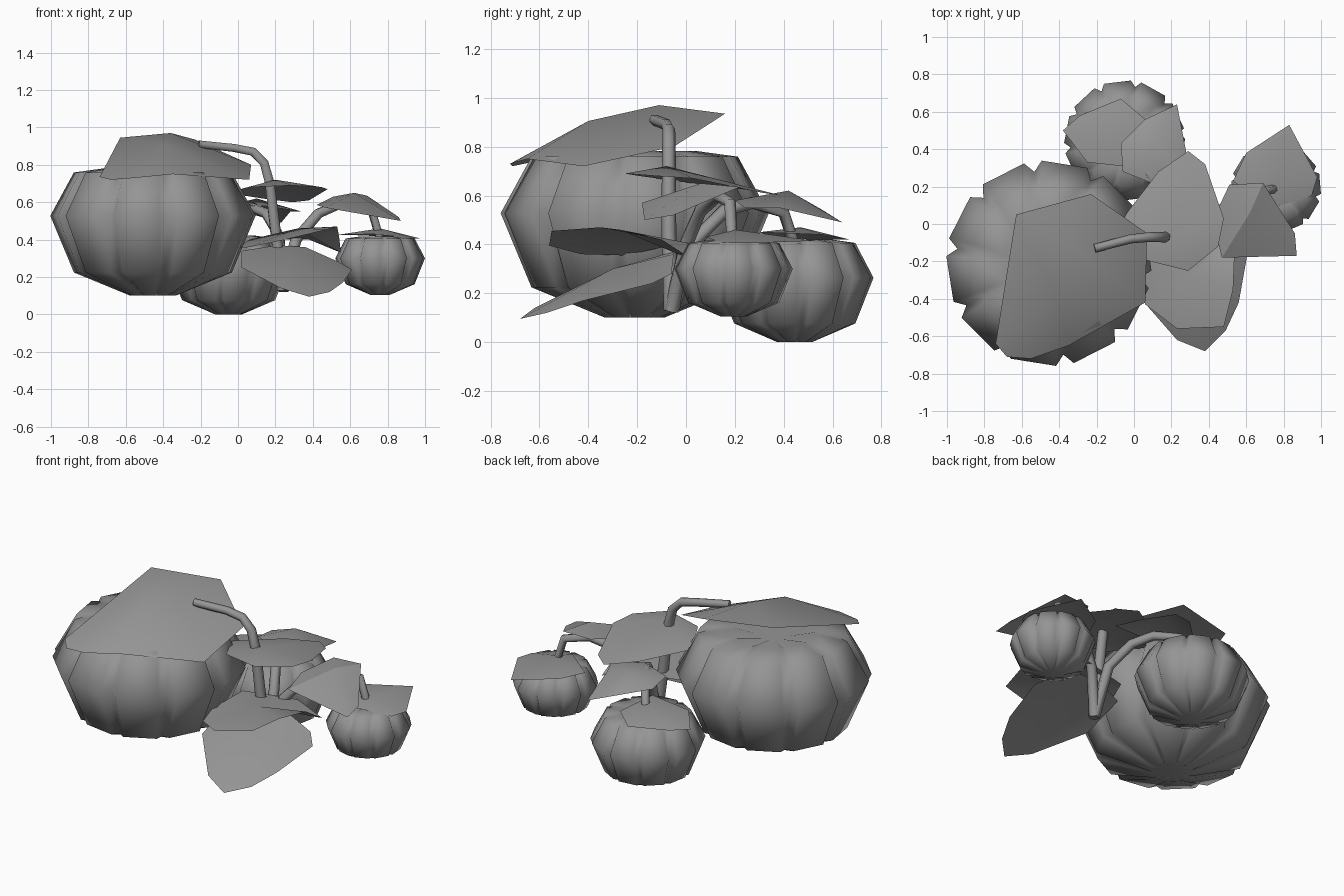
import bpy
import bmesh
from math import cos, sin, radians
from mathutils import Vector

if "Cube" in bpy.data.objects:
    bpy.data.objects.remove(bpy.data.objects["Cube"])

gray = bpy.data.materials.new("plain gray")
gray.use_nodes = True
gray.diffuse_color = (0.3, 0.3, 0.3, 1)
gray.node_tree.nodes["Principled BSDF"].inputs["Base Color"].default_value = gray.diffuse_color


def finish(name, bm, angle):
    bmesh.ops.recalc_face_normals(bm, faces=bm.faces)
    mesh = bpy.data.meshes.new(name)
    bm.to_mesh(mesh)
    bm.free()
    mesh.materials.append(gray)
    obj = bpy.data.objects.new(name, mesh)
    bpy.context.collection.objects.link(obj)
    bpy.ops.object.select_all(action="DESELECT")
    obj.select_set(True)
    bpy.context.view_layer.objects.active = obj
    bpy.ops.object.shade_smooth_by_angle(angle=radians(angle))
    return obj


# Ribbed gourd: radius, height and groove depth as fractions
PROFILE = [(0.22, 0.0, 0.88), (0.77, 0.18, 0.92), (1.0, 0.62, 0.9),
           (0.77, 0.955, 0.9), (0.45, 0.99, 0.88)]


def pumpkin(name, x, y, z, radius, height, phase, ribs=10):
    bm = bmesh.new()
    rings = []
    for r, h, groove in PROFILE:
        ring = []
        for i in range(ribs):
            for offset, depth in ((-18, groove), (-13, 1), (13, 1)):
                a = radians(phase + 360 / ribs * i + offset)
                d = r * radius * depth
                ring.append(bm.verts.new((x + d * cos(a), y + d * sin(a), z + h * height)))
        rings.append(ring)
    count = len(rings[0])
    for low, high in zip(rings, rings[1:]):
        for i in range(count):
            j = (i + 1) % count
            bm.faces.new((low[i], low[j], high[j], high[i]))
    for ring, h in ((rings[0], 0.04), (rings[-1], 0.92)):
        tip = bm.verts.new((x, y, z + h * height))
        for i in range(count):
            bm.faces.new((ring[i], ring[(i + 1) % count], tip))
    return finish(name, bm, 180)


# Leaf: a shallow fan of faces around one or two raised spine points
def leaf(name, spine, outline):
    bm = bmesh.new()
    tips = [bm.verts.new(p) for p in spine]
    rim = [bm.verts.new(p) for p in outline]
    for a, b in zip(rim, rim[1:] + rim[:1]):
        tip_a, tip_b = (min(tips, key=lambda t: (t.co - v.co).length) for v in (a, b))
        bm.faces.new((tip_a, a, b))
        if tip_a != tip_b:
            bm.faces.new((tip_a, b, tip_b))
    return finish(name, bm, 30)


# Stem: six-sided tube along a bent path
def stem(name, path, radius=0.028, sides=6):
    bm = bmesh.new()
    points = [Vector(p) for p in path]
    rings = []
    for i, p in enumerate(points):
        along = points[min(i + 1, len(points) - 1)] - points[max(i - 1, 0)]
        turn = along.to_track_quat("Z", "Y")
        size = radius * (1.15 - 0.4 * i / len(points))
        rings.append([bm.verts.new(p + turn @ Vector((size * cos(a), size * sin(a), 0)))
                      for a in (radians(360 * k / sides) for k in range(sides))])
    for low, high in zip(rings, rings[1:]):
        for i in range(sides):
            j = (i + 1) % sides
            bm.faces.new((low[i], low[j], high[j], high[i]))
    bm.faces.new(rings[0])
    bm.faces.new(rings[-1])
    return finish(name, bm, 75)


pumpkin("large_pumpkin", -0.455, -0.21, 0.1, 0.55, 0.69, 9)
pumpkin("back_pumpkin", -0.05, 0.445, 0.0, 0.324, 0.425, 25)
pumpkin("side_pumpkin", 0.76, 0.195, 0.105, 0.242, 0.315, 5)

# Stems share one root
ROOT = (0.24, -0.06, 0.13)
stem("large_stem", [ROOT, (0.2, -0.07, 0.45), (0.17, -0.07, 0.7), (0.14, -0.07, 0.81),
                    (0.08, -0.07, 0.87), (-0.02, -0.08, 0.89), (-0.21, -0.13, 0.91)])
stem("back_stem", [ROOT, (0.22, 0.04, 0.42), (0.15, 0.16, 0.54), (0.08, 0.27, 0.57),
                   (0.0, 0.4, 0.53), (-0.04, 0.45, 0.38)])
stem("side_stem", [ROOT, (0.31, 0.0, 0.4), (0.43, 0.06, 0.54), (0.57, 0.13, 0.6),
                   (0.71, 0.18, 0.57), (0.76, 0.19, 0.4)])

leaf("large_top_leaf", [(-0.36, -0.11, 0.97), (-0.4, -0.4, 0.905)],
     [(-0.63, 0.05, 0.945), (-0.23, 0.16, 0.935), (0.07, -0.05, 0.8), (0.06, -0.42, 0.72),
      (-0.35, -0.65, 0.75), (-0.55, -0.72, 0.73), (-0.68, -0.71, 0.72), (-0.74, -0.64, 0.735)])
leaf("low_front_leaf", [(0.28, -0.3, 0.3)],
     [(0.02, -0.12, 0.34), (0.21, -0.05, 0.37), (0.36, -0.05, 0.36), (0.54, -0.06, 0.28),
      (0.61, -0.14, 0.24), (0.56, -0.42, 0.17), (0.49, -0.57, 0.12), (0.38, -0.68, 0.095),
      (0.23, -0.62, 0.14), (0.02, -0.38, 0.25)])
leaf("upper_middle_leaf", [(0.2, -0.08, 0.72)],
     [(-0.06, 0.03, 0.65), (0.13, 0.28, 0.62), (0.29, 0.39, 0.6), (0.38, 0.32, 0.61),
      (0.48, 0.03, 0.67), (0.45, -0.12, 0.68), (0.29, -0.25, 0.69), (0.05, -0.19, 0.68)])
leaf("lower_middle_leaf", [(0.32, -0.27, 0.46)],
     [(0.0, -0.25, 0.355), (0.06, -0.43, 0.36), (0.23, -0.56, 0.395), (0.48, -0.55, 0.455),
      (0.53, -0.35, 0.47), (0.54, -0.1, 0.42), (0.55, 0.04, 0.33), (0.38, 0.04, 0.4),
      (0.06, -0.04, 0.4)])
leaf("side_upper_leaf", [(0.62, 0.06, 0.65)],
     [(0.42, 0.02, 0.585), (0.51, 0.21, 0.63), (0.69, 0.22, 0.635), (0.86, -0.05, 0.52),
      (0.87, -0.17, 0.5), (0.47, -0.18, 0.57)])
leaf("side_top_leaf", [(0.76, 0.2, 0.46)],
     [(0.53, 0.23, 0.425), (0.6, 0.38, 0.425), (0.83, 0.53, 0.415), (0.98, 0.25, 0.405),
      (0.95, 0.15, 0.405), (0.72, 0.08, 0.43)])
leaf("back_upper_leaf", [(0.1, 0.42, 0.62)],
     [(-0.07, 0.43, 0.56), (0.06, 0.56, 0.54), (0.23, 0.64, 0.49), (0.28, 0.38, 0.55),
      (0.34, 0.24, 0.55), (0.14, 0.2, 0.58), (-0.06, 0.28, 0.58)])
leaf("back_top_leaf", [(-0.1, 0.47, 0.47)],
     [(-0.38, 0.5, 0.42), (-0.29, 0.58, 0.42), (-0.07, 0.67, 0.42), (0.06, 0.56, 0.44),
      (0.02, 0.3, 0.45), (-0.25, 0.33, 0.44)])
